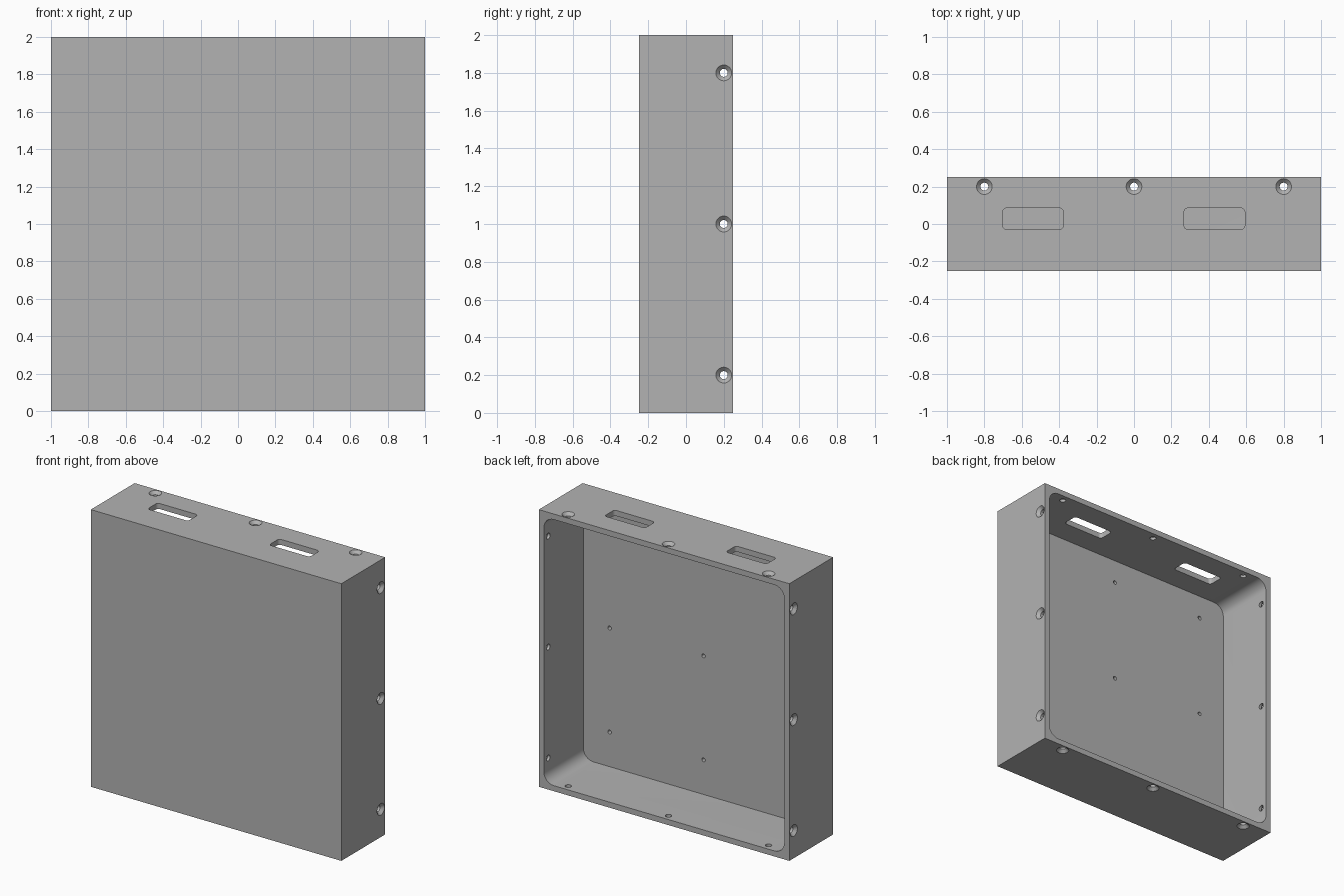
import bpy, bmesh, math
from mathutils import Matrix, Vector

if "Cube" in bpy.data.objects:
    bpy.data.objects.remove(bpy.data.objects["Cube"], do_unlink=True)

WIDTH, DEPTH, HEIGHT = 2.0, 0.5, 2.0
WALL, BASE = 0.04, 0.05
FLOOR_Y = -DEPTH / 2 + BASE

grey = bpy.data.materials.new("plain_grey")
grey.use_nodes = True
colour = (0.45, 0.45, 0.45, 1)
grey.diffuse_color = colour
grey.node_tree.nodes["Principled BSDF"].inputs["Base Color"].default_value = colour


def make_object(name, bm):
    bmesh.ops.recalc_face_normals(bm, faces=bm.faces)
    mesh = bpy.data.meshes.new(name)
    bm.to_mesh(mesh)
    bm.free()
    mesh.materials.append(grey)
    obj = bpy.data.objects.new(name, mesh)
    bpy.context.collection.objects.link(obj)
    return obj


def rounded_prism(bm, w, h, radius, length, matrix):
    """Rounded rectangle in local xy, extruded along local z."""
    steps, points = 8, []
    for q, (sx, sy) in enumerate([(1, 1), (-1, 1), (-1, -1), (1, -1)]):
        for i in range(steps + 1):
            a = math.pi / 2 * (q + i / steps)
            points.append((sx * (w / 2 - radius) + radius * math.cos(a),
                           sy * (h / 2 - radius) + radius * math.sin(a)))
    face = bm.faces.new([bm.verts.new(matrix @ Vector((x, y, 0))) for x, y in points])
    ext = bmesh.ops.extrude_face_region(bm, geom=[face])
    verts = [e for e in ext["geom"] if isinstance(e, bmesh.types.BMVert)]
    bmesh.ops.translate(bm, verts=verts, vec=matrix.to_3x3() @ Vector((0, 0, length)))


def lathe(bm, profile, matrix, sides=32):
    """Closed solid of revolution about local z from (radius, z) pairs."""
    rings = []
    for r, z in profile:
        rings.append([bm.verts.new(matrix @ Vector((
            r * math.cos(2 * math.pi * i / sides),
            r * math.sin(2 * math.pi * i / sides), z))) for i in range(sides)])
    for a, b in zip(rings, rings[1:]):
        for i in range(sides):
            j = (i + 1) % sides
            bm.faces.new((a[i], a[j], b[j], b[i]))
    bm.faces.new(rings[0])
    bm.faces.new(rings[-1])


def facing(location, direction):
    """Matrix whose local z points along the direction."""
    turn = Vector((0, 0, 1)).rotation_difference(Vector(direction))
    return Matrix.Translation(location) @ turn.to_matrix().to_4x4()


# Solid block for the enclosure
bm = bmesh.new()
bmesh.ops.create_cube(bm, size=1, matrix=Matrix.Translation((0, 0, HEIGHT / 2))
                      @ Matrix.Diagonal((WIDTH, DEPTH, HEIGHT, 1)))
enclosure = make_object("enclosure", bm)

# Rounded cavity, open at the back
bm = bmesh.new()
opening = Matrix.Translation((0, FLOOR_Y, HEIGHT / 2)) @ Matrix.Rotation(-math.pi / 2, 4, 'X')
rounded_prism(bm, WIDTH - 2 * WALL, HEIGHT - 2 * WALL, 0.08, DEPTH, opening)
cutters = [make_object("cavity_cutter", bm)]

# Countersunk screw holes on four sides, and two slots in the top
bm = bmesh.new()
screw = [(0.052, 0.01), (0.042, 0), (0.021, -0.021), (0.021, -0.06)]
for s in (-0.8, 0, 0.8):
    for side in (-1, 1):
        lathe(bm, screw, facing((side * WIDTH / 2, 0.2, 1 + s), (side, 0, 0)))
        lathe(bm, screw, facing((s, 0.2, 1 + side * HEIGHT / 2), (0, 0, side)))
for x in (-0.54, 0.43):
    rounded_prism(bm, 0.325, 0.115, 0.022, 0.2, Matrix.Translation((x, 0.028, HEIGHT - 0.1)))
cutters.append(make_object("wall_hole_cutter", bm))

# Grid of blind mounting holes in the inner floor
bm = bmesh.new()
for x in (-0.75, 0, 0.75):
    for z in (-0.75, 0, 0.75):
        lathe(bm, [(0.014, 0.02), (0.014, -0.03)], facing((x, FLOOR_Y, 1.04 + z), (0, 1, 0)), 20)
cutters.append(make_object("floor_hole_cutter", bm))

# Cut everything out of the block
bpy.ops.object.select_all(action='DESELECT')
bpy.context.view_layer.objects.active = enclosure
enclosure.select_set(True)
for cutter in cutters:
    cutter.hide_render = True
    mod = enclosure.modifiers.new(cutter.name, 'BOOLEAN')
    mod.operation = 'DIFFERENCE'
    mod.solver = 'EXACT'
    mod.object = cutter
    bpy.ops.object.modifier_apply(modifier=mod.name)
    bpy.data.objects.remove(cutter, do_unlink=True)

bpy.ops.object.shade_smooth_by_angle(angle=math.radians(30))
